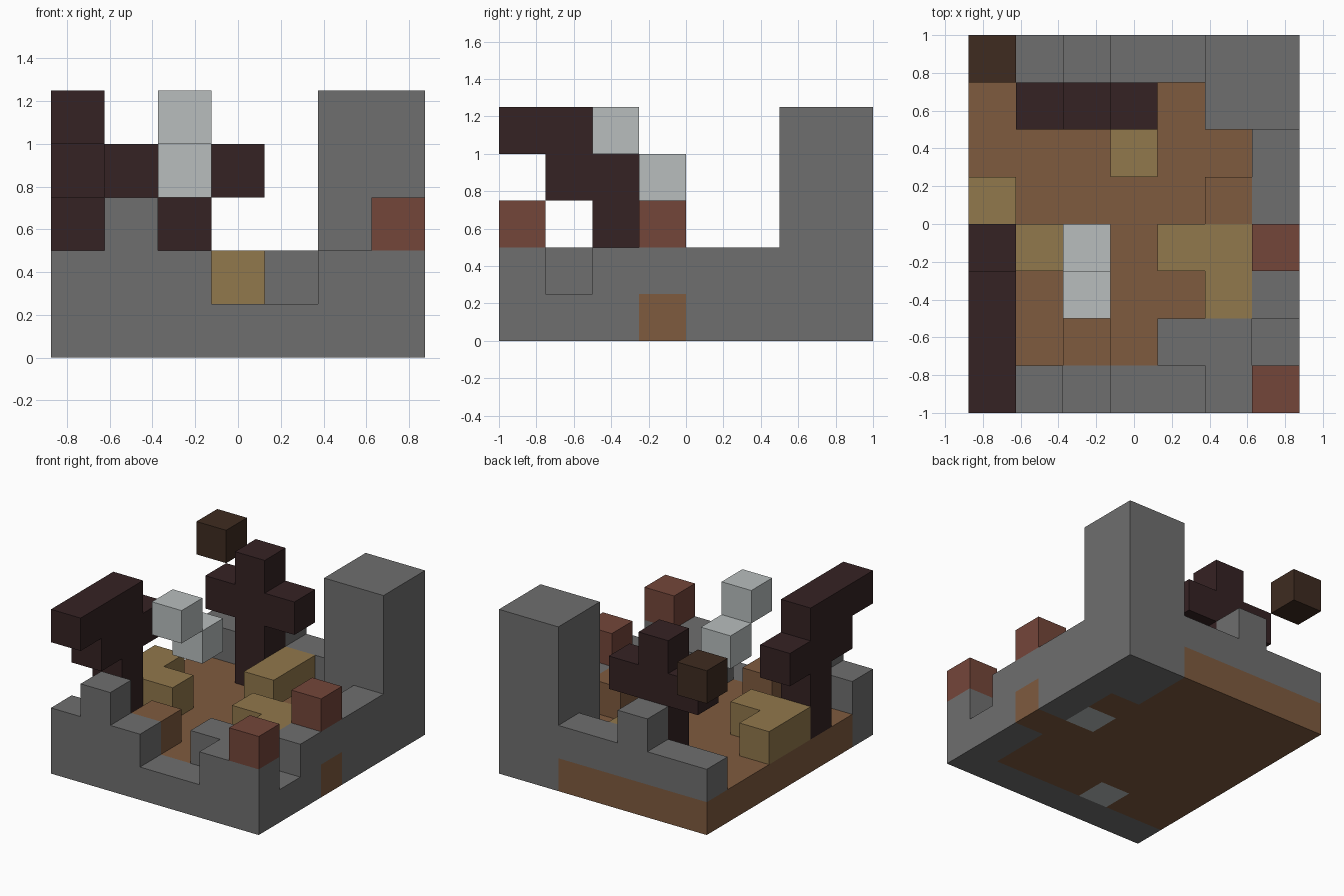
import bpy, bmesh
from itertools import product
from mathutils import Vector

cube = bpy.data.objects.get("Cube")
if cube:
    bpy.data.objects.remove(cube)

CELL = 0.25
ORIGIN = Vector((-0.875, -1.0, 0.0))


def make_material(name, hex_code):
    """Flat material from an sRGB hex colour, stored as linear."""
    srgb = [int(hex_code[i:i + 2], 16) / 255 for i in (0, 2, 4)]
    color = [((c + 0.055) / 1.055) ** 2.4 for c in srgb] + [1.0]
    mat = bpy.data.materials.new(name)
    mat.use_nodes = True
    mat.diffuse_color = color
    bsdf = mat.node_tree.nodes["Principled BSDF"]
    bsdf.inputs["Base Color"].default_value = color
    bsdf.inputs["Roughness"].default_value = 0.9
    return mat


stone = make_material("stone grey", "6f6f6f")
earth = make_material("earth brown", "7f5b3f")
sand = make_material("sandy tan", "91784c")
bark = make_material("dark bark", "352223")
brick = make_material("brick red", "74463a")
pale = make_material("pale grey", "b8bebe")
umber = make_material("dark umber", "3e2b20")

cells = {}   # grid cell -> part name
parts = {}   # part name -> material


def block(part, mat, x, y, z):
    """Fill a box of cells; each range is a number or an inclusive pair."""
    parts[part] = mat
    spans = [(s, s) if isinstance(s, int) else s for s in (x, y, z)]
    for cell in product(*(range(a, b + 1) for a, b in spans)):
        cells[cell] = part


# Ground slab with buried pale stones and raised earth above them
block("ground", earth, (0, 6), (1, 7), 0)
for n, (x, y) in enumerate([(5, 4), (2, 1)], 1):
    block(f"buried_stone_{n}", pale, x, y, 0)
    block(f"earth_mound_{n}", earth, x, y, 1)

# Front wall, broken in the middle
block("front_wall", stone, (0, 6), 0, 0)
block("front_wall", stone, (0, 2), 0, 1)
block("front_wall", stone, 1, 0, 2)
block("front_wall", stone, (5, 6), 0, 1)
block("front_wall", stone, (4, 5), 1, 1)

# Side wall with a notch and an earth-filled gap at its base
block("side_wall", stone, 6, (1, 2), 0)
block("side_wall", stone, 6, (4, 5), 0)
block("side_wall", stone, 6, (2, 5), 1)

# Back wall and corner tower
block("back_wall", stone, (0, 4), 7, 1)
block("back_wall", stone, 2, 7, 2)
block("corner_tower", stone, (5, 6), (6, 7), (0, 4))

# Sandy heaps
block("sand_heap_left", sand, 0, (3, 4), 1)
block("sand_heap_left", sand, 1, 3, 1)
block("sand_heap_right", sand, (4, 5), 3, 1)
block("sand_heap_right", sand, 5, 2, 1)
block("sand_heap_back", sand, 3, (5, 6), 1)

# Left tree: trunk, leaning branch and stub
block("left_tree", bark, 0, 2, (1, 4))
block("left_tree", bark, 0, (0, 1), 4)
block("left_tree", bark, 0, 1, 3)
block("left_tree", bark, 0, 3, 3)

# Back tree: trunk and two arms
block("back_tree", bark, 2, 6, (1, 4))
block("back_tree", bark, (1, 3), 6, 3)

# Loose blocks on the wall and in the air
block("front_brick", brick, 6, 0, 2)
block("side_brick", brick, 6, 3, 2)
block("upper_pale_block", pale, 2, 2, 4)
block("lower_pale_block", pale, 2, 3, 3)
block("floating_umber_block", umber, 0, 7, 4)


def add_exposed_faces(bm, cell):
    """Add the faces of a cell that touch empty space."""
    for axis, side in product(range(3), (0, 1)):
        neighbour = list(cell)
        neighbour[axis] += 2 * side - 1
        if tuple(neighbour) in cells:
            continue
        u, v = (axis + 1) % 3, (axis + 2) % 3
        loop = []
        for du, dv in ((0, 0), (1, 0), (1, 1), (0, 1)):
            corner = Vector(cell)
            corner[axis] += side
            corner[u] += du
            corner[v] += dv
            loop.append(bm.verts.new(ORIGIN + corner * CELL))
        bm.faces.new(loop if side else loop[::-1])


# Build one clean mesh per part
for part, mat in parts.items():
    bm = bmesh.new()
    for cell, owner in cells.items():
        if owner == part:
            add_exposed_faces(bm, cell)
    bmesh.ops.remove_doubles(bm, verts=bm.verts[:], dist=0.001)
    bmesh.ops.dissolve_limit(bm, angle_limit=0.01, verts=bm.verts[:], edges=bm.edges[:])
    mesh = bpy.data.meshes.new(part)
    bm.to_mesh(mesh)
    bm.free()
    mesh.materials.append(mat)
    bpy.context.collection.objects.link(bpy.data.objects.new(part, mesh))
